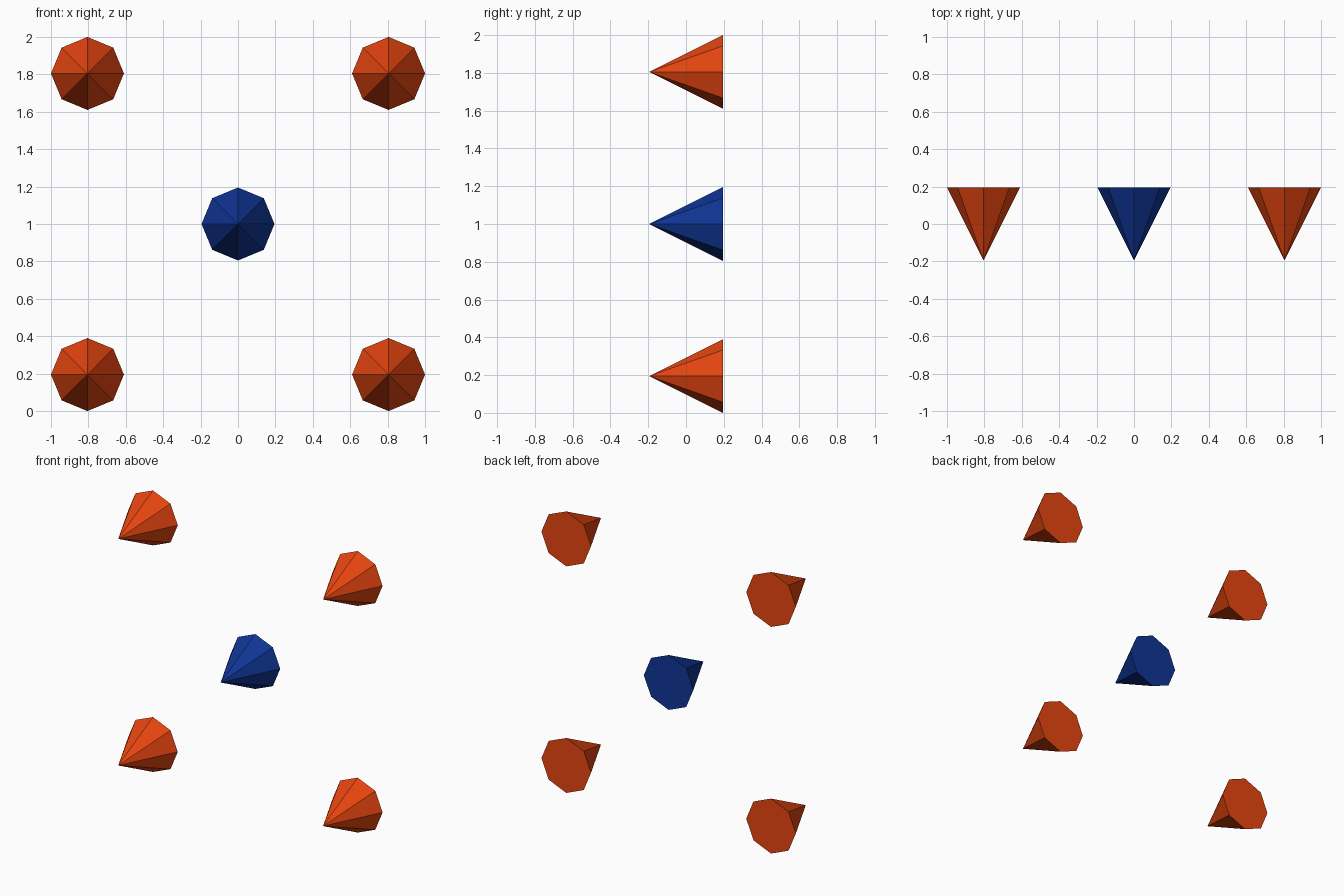
import bpy
import math

if "Cube" in bpy.data.objects:
    bpy.data.objects.remove(bpy.data.objects["Cube"])

RADIUS = 0.195
OFFSET = 0.805   # distance of the corner cones from the middle
MID_Z = 1.0


def make_material(name, color):
    mat = bpy.data.materials.new(name)
    mat.diffuse_color = (*color, 1.0)
    mat.use_nodes = True
    mat.node_tree.nodes["Principled BSDF"].inputs["Base Color"].default_value = mat.diffuse_color
    return mat


def add_cone(name, x, z, mat):
    # Eight-sided cone, tip pointing to the front (-y), closed base at the back
    bpy.ops.mesh.primitive_cone_add(
        vertices=8, radius1=RADIUS, radius2=0, depth=2 * RADIUS,
        location=(x, 0, z), rotation=(math.radians(90), 0, 0))
    cone = bpy.context.object
    cone.name = name
    cone.data.materials.append(mat)


orange = make_material("orange", (0.8, 0.06, 0.005))
blue = make_material("blue", (0.005, 0.035, 0.3))

# Blue cone in the middle
add_cone("center_cone", 0, MID_Z, blue)

# Orange cones at the four corners
for side, sx in (("left", -1), ("right", 1)):
    for level, sz in (("lower", -1), ("upper", 1)):
        add_cone(f"{level}_{side}_cone", sx * OFFSET, MID_Z + sz * OFFSET, orange)
